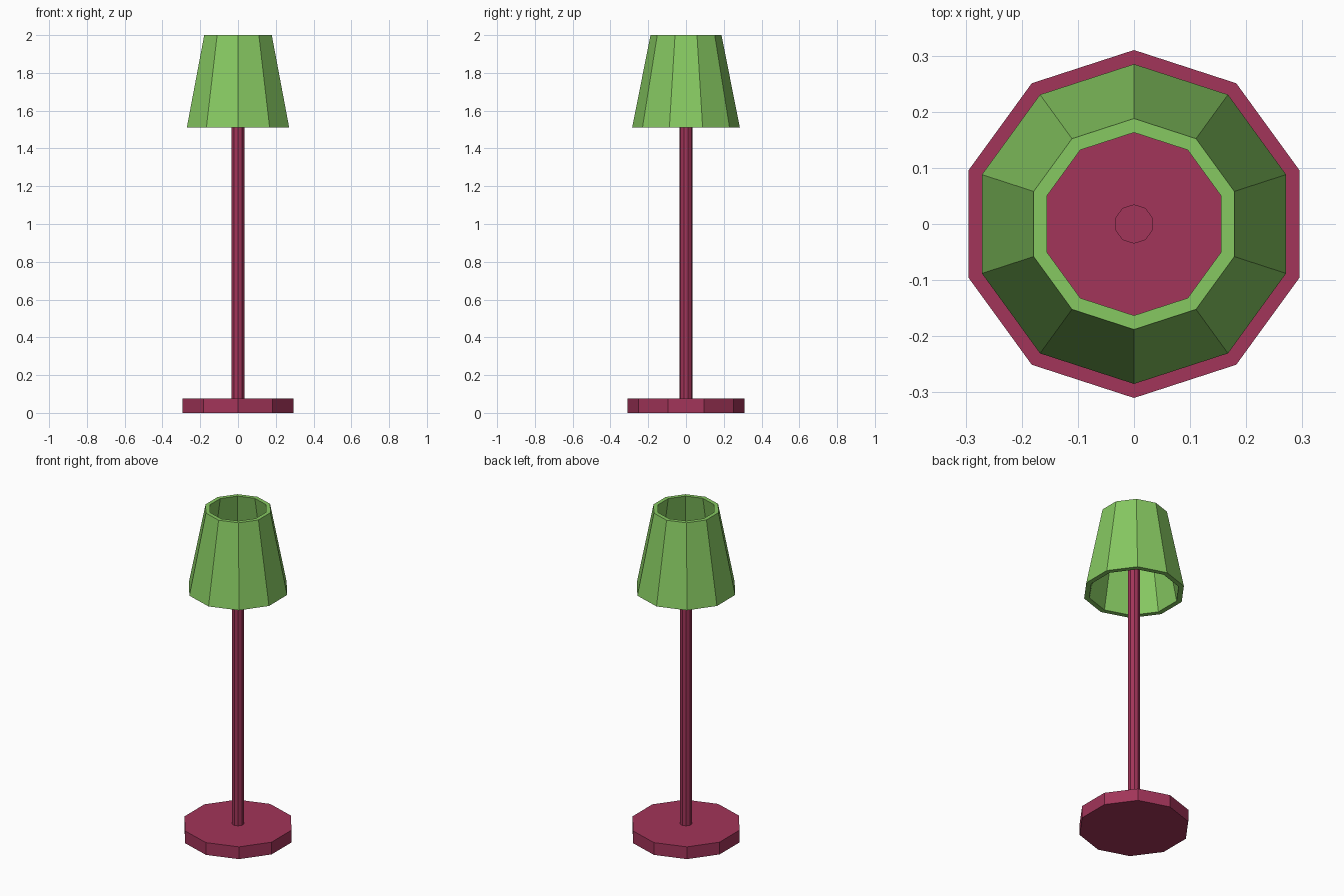
import bpy, bmesh
from math import sin, cos, pi

if "Cube" in bpy.data.objects:
    bpy.data.objects.remove(bpy.data.objects["Cube"])

SIDES = 10  # low-poly, corners on the y axis


def material(name, rgb):
    m = bpy.data.materials.new(name)
    m.diffuse_color = (*rgb, 1.0)
    m.use_nodes = True
    m.node_tree.nodes["Principled BSDF"].inputs["Base Color"].default_value = m.diffuse_color
    return m


def lathe(name, profile, mat, closed=False):
    """Spin (radius, z) points into a faceted solid; cap the ends, or join last to first if closed."""
    bm = bmesh.new()
    angles = [pi / 2 + 2 * pi * i / SIDES for i in range(SIDES)]
    rings = [[bm.verts.new((r * cos(a), r * sin(a), z)) for a in angles] for r, z in profile]
    pairs = list(zip(rings, rings[1:]))
    if closed:
        pairs.append((rings[-1], rings[0]))
    else:
        bm.faces.new(rings[0][::-1])
        bm.faces.new(rings[-1])
    for lo, hi in pairs:
        for i in range(SIDES):
            j = (i + 1) % SIDES
            bm.faces.new((lo[i], lo[j], hi[j], hi[i]))
    bmesh.ops.recalc_face_normals(bm, faces=bm.faces)
    mesh = bpy.data.meshes.new(name)
    bm.to_mesh(mesh)
    bm.free()
    mesh.materials.append(mat)
    obj = bpy.data.objects.new(name, mesh)
    bpy.context.collection.objects.link(obj)
    return obj


red = material("red", (0.36, 0.035, 0.10))
green = material("green", (0.24, 0.58, 0.12))

# Foot disc and pole reaching up inside the shade
lathe("base", [(0.31, 0.0), (0.31, 0.075)], red)
lathe("pole", [(0.035, 0.075), (0.035, 1.67)], red)

# Hollow tapered shade, open at both ends
lathe("shade", [(0.285, 1.51), (0.188, 2.0), (0.163, 2.0), (0.255, 1.51)], green, closed=True)
